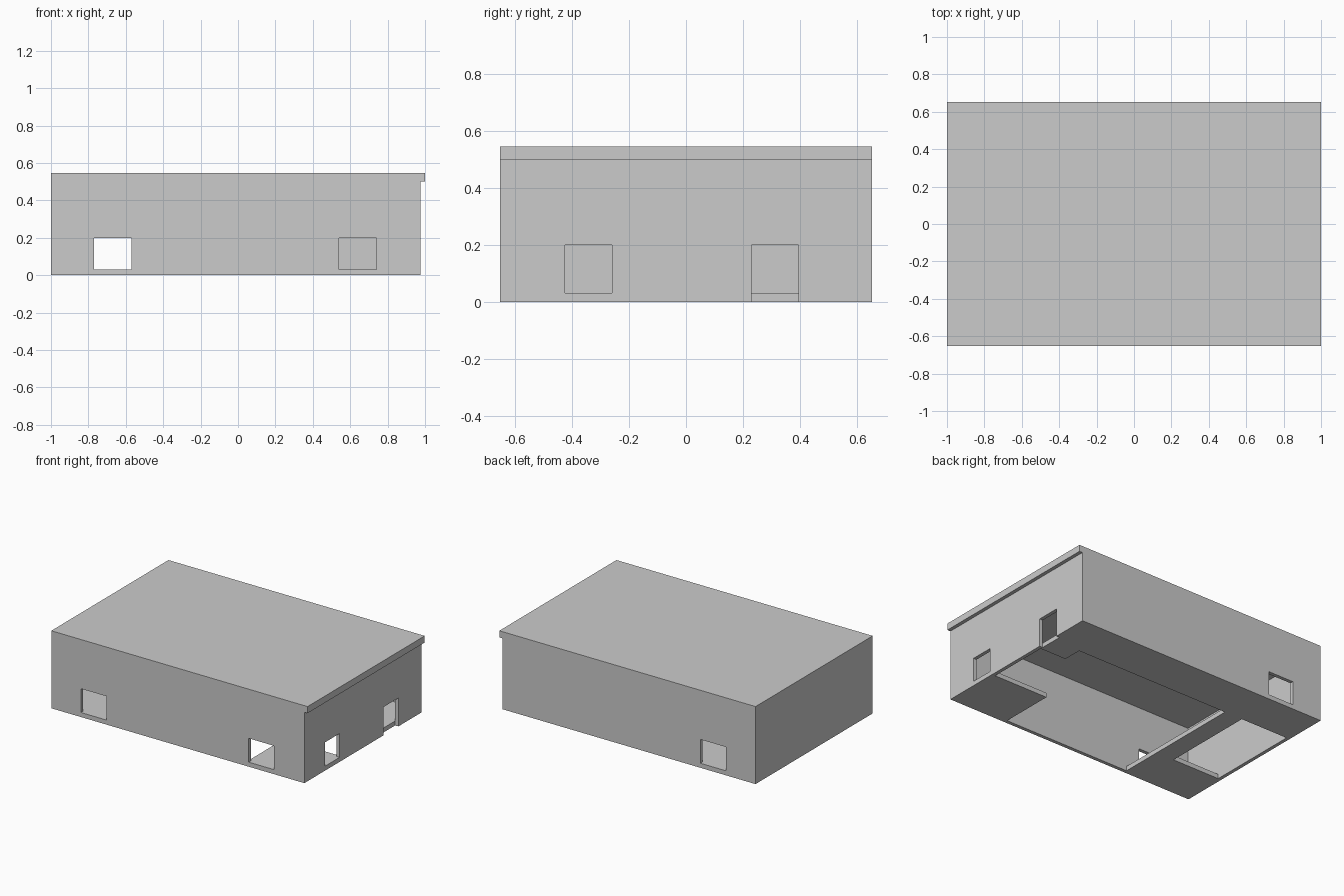
import bpy

if "Cube" in bpy.data.objects:
    bpy.data.objects.remove(bpy.data.objects["Cube"])

def box(name, x0, x1, y0, y1, z0, z1):
    """Axis-aligned block given by its limits."""
    bpy.ops.mesh.primitive_cube_add(size=1, location=((x0 + x1) / 2, (y0 + y1) / 2, (z0 + z1) / 2))
    ob = bpy.context.object
    ob.name = name
    ob.scale = (x1 - x0, y1 - y0, z1 - z0)
    bpy.ops.object.transform_apply(location=True, rotation=False, scale=True)
    return ob

def cut(target, name, *limits):
    """Cut a box-shaped opening through a part."""
    cutter = box(name, *limits)
    mod = target.modifiers.new(name, 'BOOLEAN')
    mod.operation = 'DIFFERENCE'
    mod.solver = 'EXACT'
    mod.object = cutter
    bpy.context.view_layer.objects.active = target
    bpy.ops.object.modifier_apply(modifier=mod.name)
    bpy.data.objects.remove(cutter, do_unlink=True)

W, T = 0.653, 0.025          # half depth, wall thickness
L, R = -1.0, 0.975           # wall ends in x
FLOOR, CEIL, TOP = 0.032, 0.5, 0.547
HEAD = 0.2                   # top of openings

# Hollow shell of four walls
walls = box("walls", L, R, -W, W, 0, CEIL)
cut(walls, "room", L + T, R - T, -W + T, W - T, -0.1, CEIL + 0.1)

# Windows in the front, back and right walls, plus a door on the right
cut(walls, "left_windows", -0.77, -0.57, -1, 1, FLOOR, HEAD)
cut(walls, "front_right_window", 0.54, 0.74, -1, -0.5, FLOOR, HEAD)
cut(walls, "side_window", 0.8, 1.1, -0.425, -0.26, FLOOR, HEAD)
cut(walls, "side_door", 0.8, 1.1, 0.23, 0.395, -0.1, HEAD)

# Roof slab overhanging on the right
box("roof", L, 1.0, -W, W, CEIL, TOP)

# Floor pieces around the open pits
IL, IR, IF, IB = L + T, R - T, -W + T, W - T
for name, x0, x1, y0, y1 in (
    ("floor_back", IL, IR, 0.345, IB),
    ("floor_back_right", 0.745, IR, 0.21, 0.345),
    ("floor_bridge", -0.605, -0.465, -0.33, 0.345),
    ("floor_front_left", IL, -0.465, IF, -0.33),
    ("floor_front_right", 0.525, IR, IF, -0.24),
):
    box(name, x0, x1, y0, y1, 0, FLOOR)
